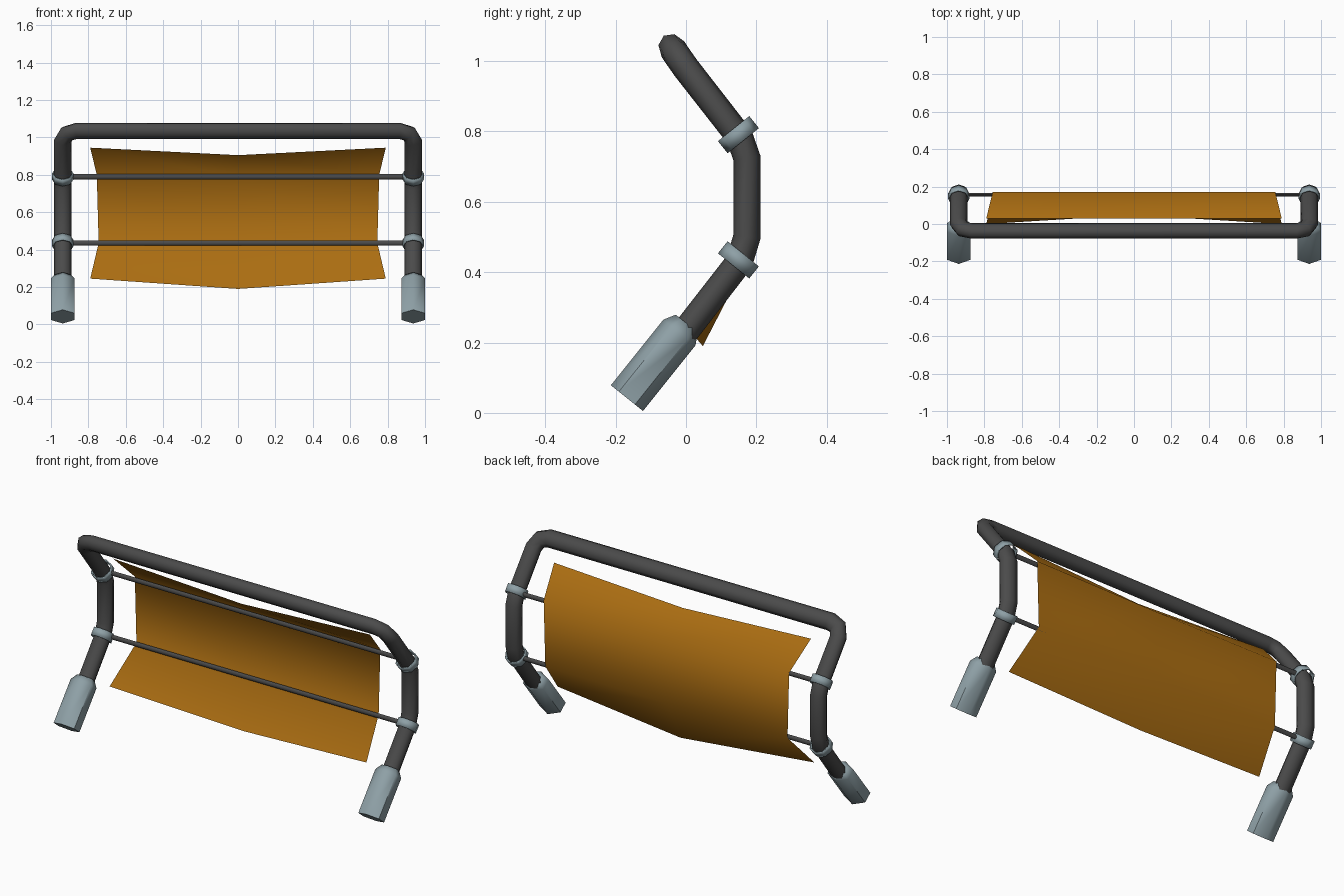
import bpy, bmesh
from math import sin, cos, pi, radians
from mathutils import Vector

cube = bpy.data.objects.get("Cube")
if cube:
    bpy.data.objects.remove(cube, do_unlink=True)


def material(name, rgb):
    m = bpy.data.materials.new(name)
    m.use_nodes = True
    m.diffuse_color = (*rgb, 1)
    m.node_tree.nodes["Principled BSDF"].inputs["Base Color"].default_value = (*rgb, 1)
    return m


charcoal = material("charcoal_tube", (0.07, 0.07, 0.07))
steel = material("blue_grey_steel", (0.27, 0.35, 0.38))
amber = material("amber_panel", (0.41, 0.155, 0.006))


def finish(name, bm, mat, angle=65):
    bmesh.ops.recalc_face_normals(bm, faces=bm.faces)
    mesh = bpy.data.meshes.new(name)
    bm.to_mesh(mesh)
    bm.free()
    mesh.materials.append(mat)
    mesh.polygons.foreach_set("use_smooth", [True] * len(mesh.polygons))
    mesh.set_sharp_from_angle(angle=radians(angle))
    obj = bpy.data.objects.new(name, mesh)
    bpy.context.collection.objects.link(obj)
    return obj


def sweep(name, path, rx, ry, mat, sides=8, turn=0.0, scales=None, caps=True, u=(1, 0, 0)):
    """Sweep an oval section along a path, carrying its frame round the bends."""
    pts = [Vector(p) for p in path]
    bm = bmesh.new()
    rings = []
    u = Vector(u)
    last = None
    for i, p in enumerate(pts):
        back = (p - pts[i - 1]).normalized() if i else Vector()
        ahead = (pts[i + 1] - p).normalized() if i + 1 < len(pts) else Vector()
        t = (back + ahead).normalized()
        if last:
            u = last.rotation_difference(t) @ u
        last = t
        v = t.cross(u)
        s = scales[i] if scales else 1
        angles = [turn + 2 * pi * k / sides for k in range(sides)]
        rings.append([bm.verts.new(p + s * (rx * cos(a) * u + ry * sin(a) * v)) for a in angles])
    for a, b in zip(rings, rings[1:]):
        for k in range(sides):
            n = (k + 1) % sides
            bm.faces.new((a[k], a[n], b[n], b[k]))
    if caps:
        bm.faces.new(rings[0])
        bm.faces.new(rings[-1])
    return finish(name, bm, mat)


SIDE_X = 0.937
SLOPE = Vector((0, 0.625, 0.78))

# Bent tube frame: one leg and top corner, mirrored for the other side
leg = [(SIDE_X, -0.03, 0.195), (SIDE_X, 0.152, 0.43), (SIDE_X, 0.173, 0.5),
       (SIDE_X, 0.173, 0.725), (SIDE_X, 0.152, 0.785), (SIDE_X, 0.0, 0.98),
       (0.915, -0.028, 1.02), (0.865, -0.037, 1.034)]
frame = leg + [(-x, y, z) for x, y, z in reversed(leg)]
sweep("tube_frame", frame, 0.047, 0.039, charcoal)

for side, sx in (("left", 1), ("right", -1)):
    # Foot socket with a tapered collar
    foot = Vector((sx * SIDE_X, -0.168, 0.042))
    sweep(side + "_foot_socket", [foot, foot + SLOPE * 0.239, foot + SLOPE * 0.272],
          0.073, 0.0585, steel, sides=6, turn=pi / 6, scales=(1, 1, 0.68))

    # Clamp bands round the bends
    for level, z, flip in (("lower", 0.435, 1), ("upper", 0.791, -1)):
        axis = Vector((0, SLOPE.y * flip, SLOPE.z)) * 0.022
        centre = Vector((sx * SIDE_X, 0.149, z))
        band = sweep(f"{side}_{level}_clamp", [centre - axis, centre + axis],
                     0.057, 0.057, steel, caps=False)
        wall = band.modifiers.new("wall", "SOLIDIFY")
        wall.thickness = 0.006
        wall.offset = -1

# Cross rods between the clamps
for level, z in (("lower", 0.435), ("upper", 0.79)):
    sweep(level + "_cross_rod", [(-0.93, 0.157, z), (0.93, 0.157, z)],
          0.014, 0.009, charcoal, u=(0, 0, 1))

# Curved panel: each row gives the edge x, y, z and the middle y, z
rows = [(0.79, 0.0, 0.245, 0.048, 0.19), (0.745, 0.172, 0.435, 0.172, 0.43),
        (0.755, 0.172, 0.8, 0.172, 0.795), (0.79, 0.03, 0.945, 0.03, 0.905)]
bm = bmesh.new()
grid = [[bm.verts.new(c) for c in ((-x, y, z), (0, my, mz), (x, y, z))]
        for x, y, z, my, mz in rows]
for a, b in zip(grid, grid[1:]):
    for k in range(2):
        bm.faces.new((a[k + 1], a[k], b[k], b[k + 1]))
finish("curved_panel", bm, amber)
